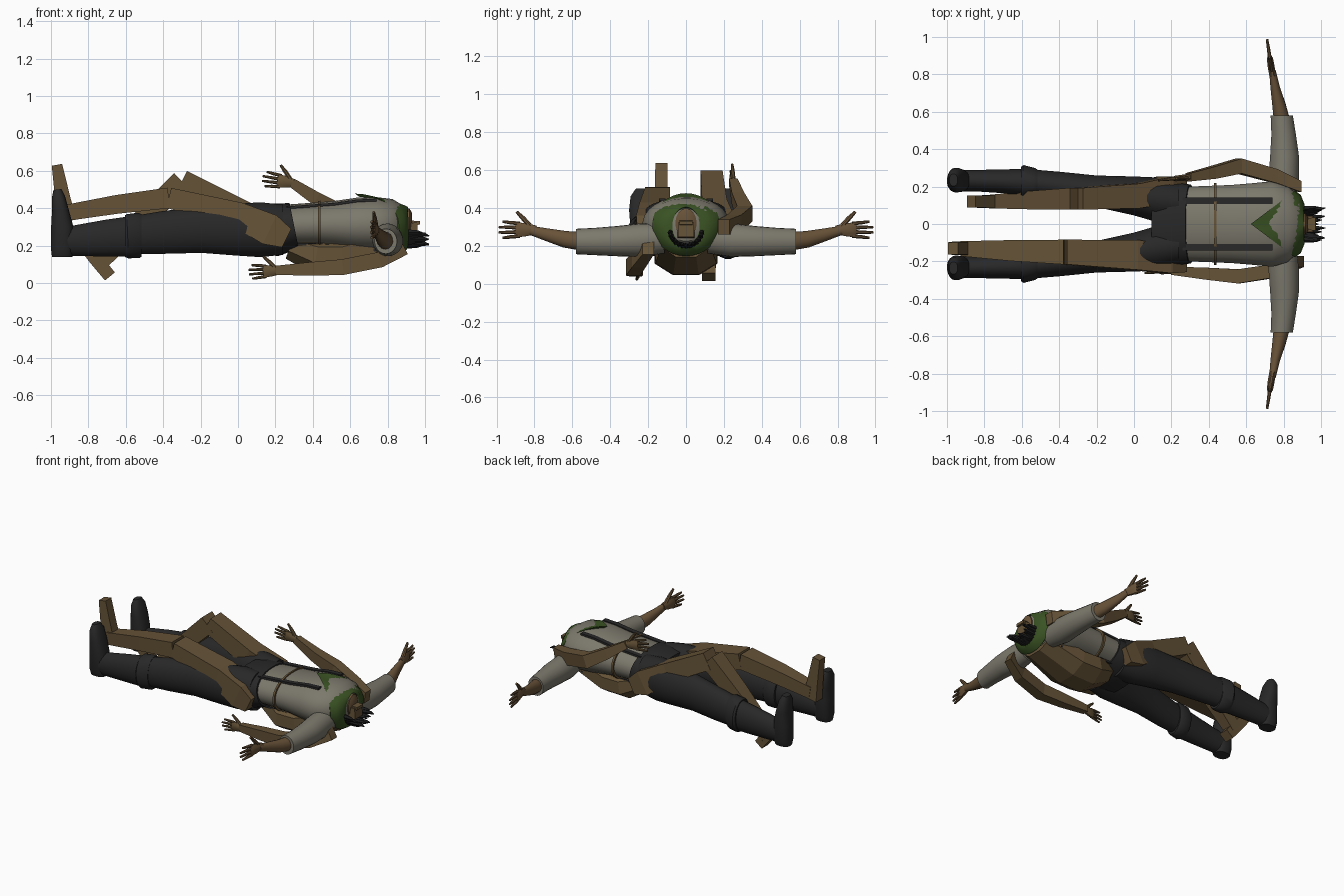
import bpy, bmesh, math
from mathutils import Vector

cube = bpy.data.objects.get("Cube")
if cube:
    bpy.data.objects.remove(cube, do_unlink=True)

X, Y, Z = Vector((1, 0, 0)), Vector((0, 1, 0)), Vector((0, 0, 1))


def material(name, rgb):
    m = bpy.data.materials.new(name)
    m.use_nodes = True
    m.diffuse_color = (*rgb, 1)
    bsdf = m.node_tree.nodes["Principled BSDF"]
    bsdf.inputs["Base Color"].default_value = (*rgb, 1)
    bsdf.inputs["Roughness"].default_value = 0.9
    return m


WOOD = material("brown wood", (.13, .085, .038))
SKIN = material("tan skin", (.14, .085, .04))
SHIRT = material("grey shirt", (.20, .19, .15))
DARK = material("charcoal cloth", (.021, .021, .022))
BLACK = material("black hair", (.012, .012, .013))
GREEN = material("green scarf", (.042, .085, .017))


def from_rings(name, rings, mat, smooth=True, caps=True):
    bm = bmesh.new()
    loops = [[bm.verts.new(p) for p in r] for r in rings]
    n = len(loops[0])
    for a, b in zip(loops, loops[1:]):
        for i in range(n):
            bm.faces.new((a[i], a[(i + 1) % n], b[(i + 1) % n], b[i]))
    if caps:
        bm.faces.new(loops[0])
        bm.faces.new(loops[-1])
    bmesh.ops.recalc_face_normals(bm, faces=bm.faces)
    me = bpy.data.meshes.new(name)
    bm.to_mesh(me)
    bm.free()
    me.materials.append(mat)
    ob = bpy.data.objects.new(name, me)
    bpy.context.collection.objects.link(ob)
    if smooth:
        bpy.context.view_layer.objects.active = ob
        ob.select_set(True)
        bpy.ops.object.shade_smooth_by_angle(angle=math.radians(40))
        ob.select_set(False)
    return ob


def loft(name, sections, mat, side=Y, n=20, power=1.0, smooth=True):
    """Skin along sections (x, y, z, half width along side, half height)."""
    pts = [Vector(s[:3]) for s in sections]
    rings = []
    for i, s in enumerate(sections):
        ahead, behind = pts[min(i + 1, len(pts) - 1)], pts[max(i - 1, 0)]
        t = Vector((0, 0, 0))
        if ahead != pts[i]:
            t += (ahead - pts[i]).normalized()
        if behind != pts[i]:
            t += (pts[i] - behind).normalized()
        up = t.cross(side).normalized()
        ring = []
        for k in range(n):
            a = math.tau * (k + .5) / n
            c, d = math.cos(a), math.sin(a)
            if n == 4:
                c, d = math.copysign(1, c), math.copysign(1, d)
            c, d = [math.copysign(abs(v) ** power, v) for v in (c, d)]
            ring.append(pts[i] + side * c * s[3] + up * d * s[4])
        rings.append(ring)
    return from_rings(name, rings, mat, smooth)


def beam(name, sections, side=Y):
    return loft(name, sections, WOOD, side, n=4, smooth=False)


def hand(name, wrist, direction, mat, size=1.0):
    """Palm, four fingers fanned in height and a raised thumb."""
    w, d = Vector(wrist), Vector(direction).normalized()
    flat = d.cross(Z).normalized()
    up = flat.cross(d).normalized()

    def part(label, stations):
        loft(name + label, [(*(w + size * (d * a + up * u + flat * f)), size * r, size * h)
                            for a, u, f, r, h in stations], mat, flat, n=8)
    part("_palm", [(-.02, 0, 0, .018, .024), (.03, 0, 0, .02, .036),
                   (.075, 0, 0, .018, .042), (.09, 0, 0, .012, .038)])
    for i in range(4):
        u = -.033 + .022 * i
        reach = .18 if i in (1, 2) else .16
        part(f"_finger_{i + 1}", [(.07, u, 0, .011, .011), (.12, u * 1.15, 0, .01, .01),
                                  (reach, u * 1.3, 0, .007, .007)])
    part("_thumb", [(.01, .015, 0, .015, .014), (.05, .06, 0, .012, .013),
                    (.085, .095, 0, .007, .008)])


# torso and trousers of the lying figure
TORSO = [(.26, .305, .2, .115), (.4, .31, .205, .12), (.52, .31, .21, .13),
         (.64, .31, .22, .148), (.74, .31, .23, .15), (.82, .31, .205, .14),
         (.88, .305, .15, .11), (.91, .305, .08, .08)]
loft("shirt_torso", [(x, 0, z, w, h) for x, z, w, h in TORSO], SHIRT, n=28, power=.95)
loft("trouser_hips", [(.1, 0, .28, .21, .13), (.2, 0, .285, .225, .142),
                      (.3, 0, .305, .212, .125)], DARK, n=28, power=.85)
loft("belt_strap", [(.428, 0, .31, .22, .129), (.442, 0, .31, .22, .131)], WOOD, n=28, power=.9)
for s, tag in ((-1, "near"), (1, "far")):
    for v, face in ((1, "chest"), (-1, "back")):
        strap = [(x, s * .125, z + v * (h * math.sqrt(1 - (.125 / w) ** 2) + .008), .017, .007)
                 for x, z, w, h in TORSO[:5]]
        loft(f"{tag}_{face}_brace", strap, DARK, n=4, smooth=False)

    # trouser legs and boots
    loft(f"{tag}_trouser_leg", [
        (-.58, s * .225, .255, .07, .1), (-.4, s * .205, .27, .075, .115),
        (-.2, s * .175, .285, .085, .125), (0, s * .15, .285, .105, .14),
        (.12, s * .13, .285, .12, .148), (.24, s * .115, .285, .105, .135)], DARK, n=24)
    loft(f"{tag}_boot_shaft", [
        (-.95, s * .232, .22, .058, .075), (-.85, s * .232, .228, .058, .085),
        (-.7, s * .228, .24, .064, .1), (-.56, s * .222, .25, .076, .11)], DARK)
    loft(f"{tag}_boot_cuff", [
        (-.605, s * .222, .25, .084, .112), (-.59, s * .222, .25, .094, .12),
        (-.53, s * .216, .255, .084, .122), (-.515, s * .216, .255, .076, .115)], DARK)
    loft(f"{tag}_boot_foot", [
        (-.94, s * .232, .14, .045, .055), (-.94, s * .232, .18, .062, .06),
        (-.94, s * .232, .3, .062, .06), (-.95, s * .235, .39, .066, .045),
        (-.96, s * .235, .46, .058, .036), (-.965, s * .235, .5, .032, .022)],
        DARK, power=.8)

    # outstretched arms
    loft(f"{tag}_sleeve", [
        (.8, s * .12, .24, .07, .08), (.8, s * .24, .23, .082, .088),
        (.805, s * .36, .225, .078, .08), (.8, s * .48, .223, .066, .072),
        (.79, s * .58, .223, .06, .067)], SHIRT, side=X, n=22)
    loft(f"{tag}_forearm", [
        (.79, s * .56, .225, .044, .048), (.775, s * .64, .235, .037, .044),
        (.755, s * .73, .258, .026, .034), (.74, s * .82, .282, .018, .024)],
        SKIN, side=X, n=14)
    hand(f"{tag}_hand", (.738, s * .81, .285), (-.15, s, 0), SKIN)

# scarf: pointed over the chest, drawn in round the neck
def scarf_ring(x, w, h, z, point):
    ring = []
    for k in range(32):
        a = math.tau * k / 32
        drop = point * (1 - abs(math.sin(a))) if math.cos(a) > 0 else 0
        ring.append((x - drop, w * math.sin(a), z + h * math.cos(a)))
    return ring


from_rings("neck_scarf", [scarf_ring(.85, .172, .15, .31, .2), scarf_ring(.86, .178, .166, .312, .235),
                          scarf_ring(.892, .155, .14, .305, .1), scarf_ring(.912, .105, .11, .305, .02),
                          scarf_ring(.91, .072, .1, .305, 0), scarf_ring(.87, .06, .085, .305, 0)],
           GREEN, caps=False)

# neck, face block and spiky hair
loft("neck", [(.86, 0, .32, .055, .08), (.918, 0, .32, .056, .078), (.93, 0, .32, .035, .055)], SKIN)
beam("face_block", [(.88, 0, .28, .045, .04), (.96, 0, .285, .042, .038)])
beam("brow_block", [(.9, 0, .32, .03, .014), (.972, 0, .322, .035, .01)])
for i in range(13):
    a = math.radians(-80 + 160 * i / 12)
    y, z = .085 * math.sin(a), .285 - .085 * math.cos(a)
    tip = .965 + .03 * (i % 3 - .2) * .6
    loft(f"hair_lock_{i + 1}", [(.86, y, z, .013, .016), (.92, y, z, .014, .016),
                                (tip, y * 1.05, z + .008 * (i % 2), .01, .012),
                                (tip + .025, y * 1.1, z, .002, .002)], BLACK, n=5, smooth=False)

# jointed wooden figure: trunk under the back
loft("wooden_trunk", [(.28, 0, .2, .12, .08), (.42, 0, .15, .18, .115),
                      (.56, 0, .15, .175, .11), (.82, 0, .23, .14, .1)],
     WOOD, n=8, smooth=False)

# wooden near leg, nearly straight with toes up
beam("near_wooden_thigh", [(.26, -.195, .24, .062, .055), (.17, -.19, .285, .073, .085),
                           (0, -.165, .365, .08, .068), (-.37, -.15, .455, .066, .055)])
beam("near_wooden_shin", [(-.37, -.15, .455, .066, .055), (-.65, -.142, .42, .056, .05),
                          (-.92, -.132, .375, .04, .043)])
beam("near_wooden_foot", [(-.915, -.13, .33, .036, .055), (-.935, -.13, .44, .034, .042),
                          (-.968, -.13, .632, .032, .028)])

# wooden far leg, bent at the knee and dropping between the legs
beam("far_wooden_thigh", [(.26, .195, .24, .06, .055), (.17, .185, .285, .07, .085),
                          (0, .15, .39, .066, .065), (-.3, .135, .545, .058, .06)])
beam("far_wooden_shin", [(-.3, .135, .545, .058, .06), (-.5, .128, .35, .05, .055),
                         (-.745, .12, .1, .036, .042)])
beam("far_wooden_foot", [(-.685, .12, .035, .036, .034), (-.77, .12, .14, .034, .036),
                         (-.87, .12, .265, .032, .03)])

# wooden arms
beam("near_wooden_arm", [(.89, -.2, .19, .03, .04), (.76, -.25, .125, .036, .042),
                         (.56, -.28, .085, .038, .042), (.38, -.265, .075, .032, .036),
                         (.2, -.25, .068, .022, .024)])
hand("near_wooden_hand", (.21, -.25, .066), (-1, -.08, -.05), WOOD, .85)
beam("far_wooden_arm", [(.89, .2, .3, .03, .04), (.76, .255, .32, .038, .045),
                        (.56, .31, .37, .04, .045), (.42, .275, .45, .033, .036),
                        (.29, .25, .535, .022, .025)])
hand("far_wooden_hand", (.29, .25, .535), (-1, -.1, .15), WOOD, .9)
